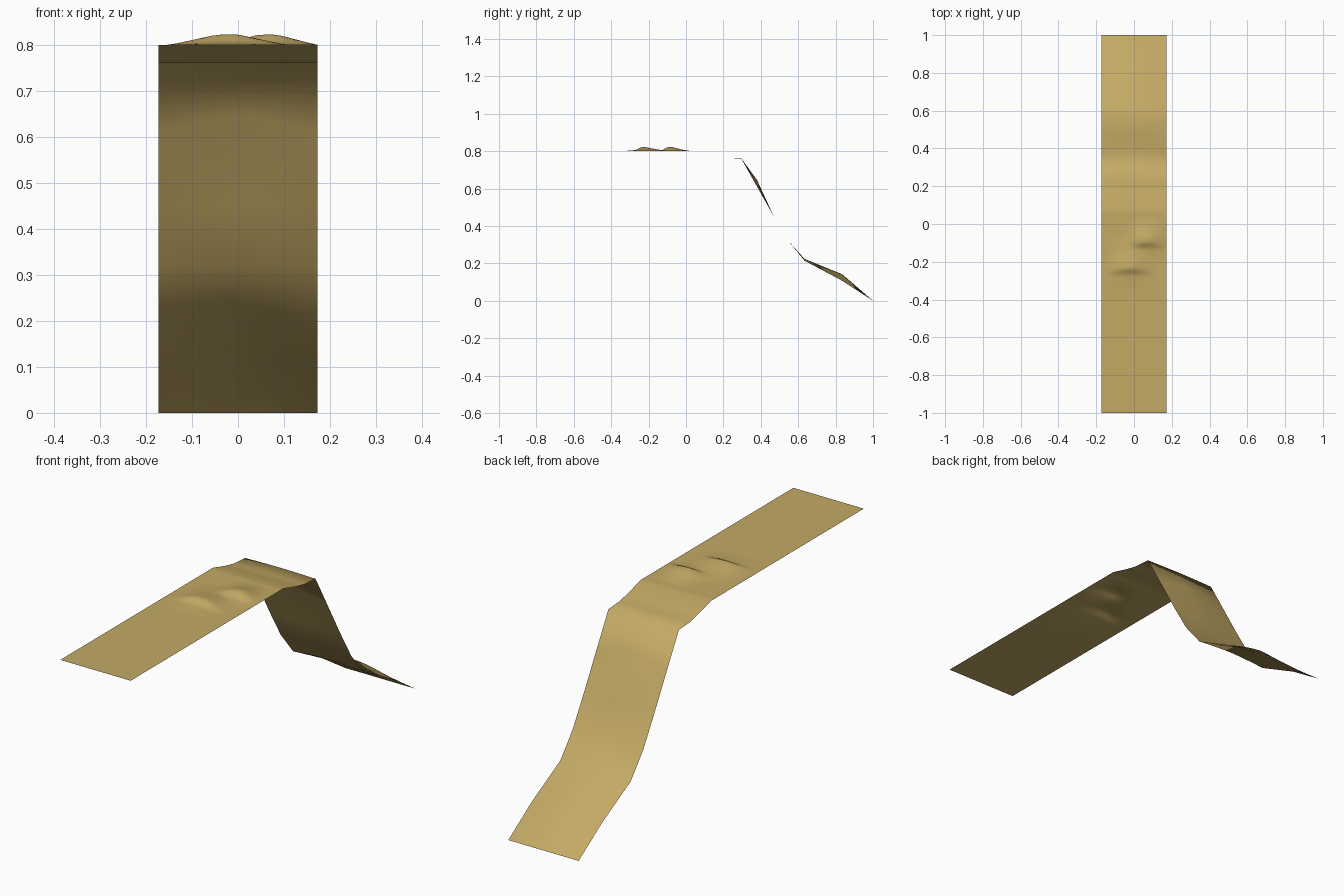
import bpy, bmesh

if "Cube" in bpy.data.objects:
    bpy.data.objects.remove(bpy.data.objects["Cube"])

HALF = 0.173   # half width of the strip
COLS = 18

# side profile of the strip edge (y, z)
EDGE = [(-1, .8), (.07, .8), (.16, .775), (.22, .762), (.297, .757), (.38, .61), (.47, .45),
        (.547, .32), (.634, .214), (.835, .107), (1, 0)]
# how far the middle of the strip swells above or below its edges
SWELL = [(-1, 0), (.22, 0), (.297, .003), (.38, .035), (.47, -.018), (.547, .0),
         (.634, .01), (.835, .035), (1, 0)]
# small ripples: centre x, half width, crest y, profile along y
RIPPLES = [
    (-.022, .125, -.24, [(-.10, 0), (-.025, .006), (0, .022), (.02, .0215), (.10, .007), (.18, 0)]),
    (.065, .105, -.10, [(-.08, 0), (-.025, .006), (0, .022), (.03, .0215), (.08, .008), (.13, 0)]),
]


def lerp(table, t):
    if t <= table[0][0]:
        return table[0][1]
    for (a, va), (b, vb) in zip(table, table[1:]):
        if t <= b:
            return va + (vb - va) * (t - a) / (b - a)
    return table[-1][1]


def height(x, y):
    z = lerp(EDGE, y) + lerp(SWELL, y) * (1 - (abs(x) / HALF) ** 1.5)
    for cx, half, crest, prof in RIPPLES:
        u = abs(x - cx) / half
        fade = min(1, max(0, (1 - u) / 0.8))
        z = max(z, lerp(EDGE, y) + fade * lerp(prof, y - crest + 0.02 * u * u))
    return z


# rows: coarse on the flat, dense over the ripples, profile stations on the slope
rows = [-1, -.8, -.6, -.45] + [-.36 + .0125 * i for i in range(34)]
rows += [y for y, z in EDGE if y > .065]

mat = bpy.data.materials.new("sandy tan")
mat.diffuse_color = (0.55, 0.40, 0.13, 1)
mat.use_nodes = True
mat.node_tree.nodes["Principled BSDF"].inputs["Base Color"].default_value = mat.diffuse_color

# strip
bm = bmesh.new()
grid = []
for y in rows:
    xs = [-HALF + 2 * HALF * i / COLS for i in range(COLS + 1)]
    grid.append([bm.verts.new((x, y, height(x, y))) for x in xs])
for r0, r1 in zip(grid, grid[1:]):
    for i in range(COLS):
        f = bm.faces.new((r0[i], r0[i + 1], r1[i + 1], r1[i]))
        f.smooth = True
mesh = bpy.data.meshes.new("strip")
bm.to_mesh(mesh)
bm.free()
mesh.materials.append(mat)
bpy.context.collection.objects.link(bpy.data.objects.new("sloping_strip", mesh))
